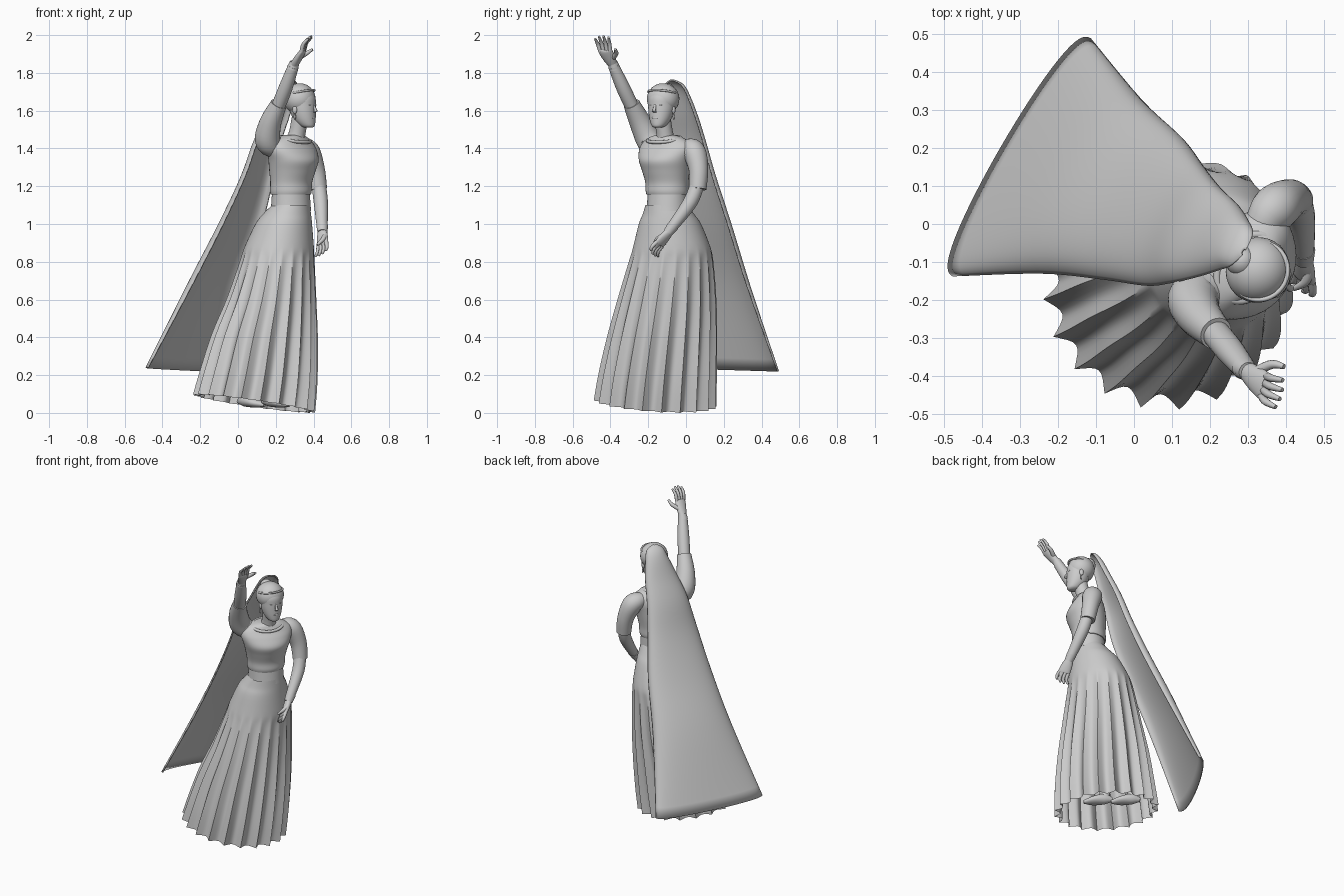
import bpy
import bmesh
from math import sin, cos, pi, radians
from mathutils import Vector

default_cube = bpy.data.objects.get("Cube")
if default_cube:
    bpy.data.objects.remove(default_cube, do_unlink=True)

clay = bpy.data.materials.new("pale_grey_clay")
clay.use_nodes = True
clay.diffuse_color = (0.6, 0.6, 0.6, 1)
clay.node_tree.nodes["Principled BSDF"].inputs["Base Color"].default_value = clay.diffuse_color

UP = Vector((0, 0, 1))
FORWARD = Vector((.78, -.62, 0)).normalized()
LEFT = UP.cross(FORWARD)
GAZE = Vector((.87, -.49, 0)).normalized()
GAZE_LEFT = UP.cross(GAZE)


def finish(obj, angle=40):
    """Give the object its material and smooth shading."""
    obj.data.materials.clear()
    obj.data.materials.append(clay)
    bpy.ops.object.select_all(action="DESELECT")
    obj.select_set(True)
    bpy.context.view_layer.objects.active = obj
    bpy.ops.object.shade_smooth_by_angle(angle=radians(angle))
    return obj


def refine(keys, steps):
    """Smoothly interpolate a list of equal-length tuples."""
    result = []
    last = len(keys) - 1
    for i in range(last):
        a, b, c, d = (keys[max(0, min(last, i + k))] for k in (-1, 0, 1, 2))
        for j in range(steps):
            t = j / steps
            result.append(tuple(
                q + t * ((r - p) / 2 + t * (p - 2.5 * q + 2 * r - s / 2
                                            + t * (1.5 * (q - r) + (s - p) / 2)))
                for p, q, r, s in zip(a, b, c, d)))
    result.append(tuple(keys[-1]))
    return result


def loft(name, rings, closed=True, caps=True, angle=40):
    """Bridge rings of points into one surface."""
    bm = bmesh.new()
    rows = [[bm.verts.new(p) for p in ring] for ring in rings]
    count = len(rows[0])
    for low, high in zip(rows, rows[1:]):
        for i in range(count if closed else count - 1):
            j = (i + 1) % count
            bm.faces.new((low[i], low[j], high[j], high[i]))
    if closed and caps:
        bm.faces.new(rows[0])
        bm.faces.new(rows[-1])
    bmesh.ops.recalc_face_normals(bm, faces=bm.faces)
    mesh = bpy.data.meshes.new(name)
    bm.to_mesh(mesh)
    bm.free()
    obj = bpy.data.objects.new(name, mesh)
    bpy.context.collection.objects.link(obj)
    return finish(obj, angle)


def tube(name, keys, side=LEFT, axis=None, sides=24, steps=5):
    """Keys are x, y, z, half width along side, half depth across it."""
    path = refine([k if len(k) == 5 else (*k, k[-1]) for k in keys], steps)
    rings = []
    for i, key in enumerate(path):
        ahead = Vector(path[min(i + 1, len(path) - 1)][:3])
        behind = Vector(path[max(i - 1, 0)][:3])
        t = axis or (ahead - behind).normalized()
        u = (side - t * side.dot(t)).normalized()
        v = t.cross(u)
        wide, deep = max(key[3], .001), max(key[4], .001)
        rings.append([Vector(key[:3]) + u * wide * cos(a) + v * deep * sin(a)
                      for a in (2 * pi * n / sides for n in range(sides))])
    return loft(name, rings)


def upright(name, origin, profile, facing):
    """Profile rows are z, forward offset, half depth, half width."""
    keys = []
    for z, offset, deep, wide in profile:
        place = Vector(origin) + facing * offset
        keys.append((place.x, place.y, z, wide, deep))
    return tube(name, keys, UP.cross(facing), UP, sides=40)


def ball(name, place, size, turn=(0, 0, 0)):
    bpy.ops.mesh.primitive_uv_sphere_add(segments=32, ring_count=20, location=place, rotation=turn)
    obj = bpy.context.object
    obj.name, obj.scale = name, size
    return finish(obj)


def band(name, place, radius, thick, scale, turn):
    bpy.ops.mesh.primitive_torus_add(major_segments=48, minor_segments=10, major_radius=radius,
                                     minor_radius=thick, location=place, rotation=turn)
    obj = bpy.context.object
    obj.name, obj.scale = name, scale
    return finish(obj)


# Pleated skirt: z, x limits, y limits, pleat depth
skirt_keys = [
    (1.1, .18, .38, -.215, .01, 0), (1.05, .13, .387, -.23, .045, 0),
    (1, .092, .392, -.25, .08, 0), (.88, .035, .402, -.28, .13, 0),
    (.8, .008, .407, -.305, .147, .009), (.6, -.06, .417, -.365, .163, .018),
    (.4, -.14, .425, -.42, .167, .028), (.2, -.2, .422, -.465, .165, .036),
    (.05, -.24, .41, -.49, .162, .042)]
PLEATS, PER_PLEAT = 20, 8
skirt_rings = []
for z, x0, x1, y0, y1, depth in refine(skirt_keys, 4):
    ring = []
    for n in range(PLEATS * PER_PLEAT):
        a = 2 * pi * n / (PLEATS * PER_PLEAT) + radians(6)
        shrink = max(depth, 0) * abs(sin(pi * n / PER_PLEAT))
        x = (x0 + x1) / 2 + ((x1 - x0) / 2 - shrink) * cos(a)
        y = (y0 + y1) / 2 + ((y1 - y0) / 2 - shrink) * sin(a)
        # The hem is lifted in front and on the right side
        drop = max(0, 1 - z) * (.15 * (x - .085) + .065 * (y + .165))
        ring.append((x, y, z - drop))
    skirt_rings.append(ring)
loft("pleated_skirt", skirt_rings, caps=False, angle=50)

# Long veil: z, centre, half chord, outward bulge
veil_keys = [
    (.235, -.295, .175, -.18, -.31, -.05, .03), (.68, -.11, .097, -.13, -.225, -.07, .06),
    (1, .025, .038, -.103, -.182, -.06, .062), (1.25, .112, -.01, -.075, -.15, -.05, .055),
    (1.44, .167, -.032, -.062, -.12, -.045, .045), (1.58, .224, -.046, -.05, -.09, -.038, .04),
    (1.69, .265, -.058, -.036, -.06, -.034, .031), (1.74, .284, -.068, -.027, -.04, -.024, .022),
    (1.762, .29, -.075, -.004, -.006, -.004, .004)]
veil_rings = []
for z, cx, cy, hx, hy, bx, by in refine(veil_keys, 5):
    ring = []
    for n in range(41):
        a = pi * (n / 40 - .5)
        swell = max(cos(a), 0) ** .75
        y = cy + hy * sin(a) + by * swell
        ring.append((cx + hx * sin(a) + bx * swell, y, z - .04 * y * max(0, 1 - z)))
    veil_rings.append(ring)
veil = loft("long_veil", veil_rings, closed=False)
shell = veil.modifiers.new("thickness", "SOLIDIFY")
shell.thickness = .008
shell.offset = 0

# Torso
BODY = (.28, -.1, 0)
upright("waistband", BODY, [(1.07, 0, .104, .112), (1.1, 0, .101, .11), (1.18, 0, .094, .107)], FORWARD)
upright("bodice", BODY, [
    (1.155, 0, .101, .114), (1.175, 0, .106, .118), (1.22, .002, .105, .12), (1.28, .01, .116, .132),
    (1.335, .018, .123, .147), (1.385, .01, .108, .162), (1.42, .004, .09, .157),
    (1.445, .006, .074, .128), (1.462, .012, .06, .09), (1.47, .014, .045, .06)], FORWARD)
band("neckline", (.3, -.115, 1.448), .073, .009, (1, 1.3, 1), (0, radians(12), radians(-38)))
tube("neck", [(.295, -.105, 1.42, .058), (.312, -.112, 1.475, .045), (.328, -.125, 1.56, .044)])

# Head and hair
HEAD = Vector((.338, -.128, 0))
YAW = radians(-29)
upright("head", HEAD, [
    (1.51, .042, .02, .018), (1.52, .033, .04, .036), (1.55, .018, .058, .054),
    (1.59, .008, .068, .066), (1.63, .002, .073, .071), (1.67, 0, .072, .071),
    (1.71, -.004, .054, .056), (1.735, -.006, .02, .02)], GAZE)


def on_head(forward, left, z):
    return HEAD + GAZE * forward + GAZE_LEFT * left + UP * z


ball("hair", on_head(-.014, 0, 1.662), (.084, .087, .083), (0, radians(-22), YAW))
ball("hair_bun", on_head(-.062, 0, 1.695), (.042, .042, .05), (0, 0, YAW))
band("hair_band", on_head(-.008, 0, 1.694), .074, .006, (1, 1.03, 1), (0, radians(-12), YAW))
tube("nose", [(*on_head(.068, 0, 1.638), .005), (*on_head(.08, 0, 1.61), .008),
              (*on_head(.084, 0, 1.598), .01), (*on_head(.07, 0, 1.59), .009)], GAZE_LEFT, UP, 12)
ball("lips", on_head(.07, 0, 1.563), (.008, .02, .007), (0, 0, YAW))
for label, sign in (("left", 1), ("right", -1)):
    ball(label + "_eye", on_head(.064, .026 * sign, 1.63), (.007, .012, .005), (0, 0, YAW))
    ball(label + "_ear", on_head(-.004, .07 * sign, 1.605), (.013, .009, .022), (0, 0, YAW))
    ball(label + "_earring", on_head(-.002, .072 * sign, 1.568), (.006, .006, .016))


# Hands: a flattened palm, four bent fingers and a thumb
def hand(name, wrist, knuckle, side, reach, bend, thumb_tip):
    wrist, knuckle, side = Vector(wrist), Vector(knuckle), Vector(side).normalized()
    reach, bend, thumb_tip = Vector(reach), Vector(bend), Vector(thumb_tip)
    middle = wrist.lerp(knuckle, .5)
    tube(name + "_palm", [(*wrist, .024, .022), (*middle, .034, .02),
                          (*knuckle, .037, .015), (*(knuckle + reach * .1), .03, .008)], side)
    for number, k in enumerate((-.8, -.27, .27, .8)):
        base = knuckle + side * .034 * k
        tip = base + reach * (1 - .2 * k * k) + side * .012 * k
        joint = base.lerp(tip, .5) + bend
        tube(f"{name}_finger_{number}", [(*base, .011), (*joint, .01), (*tip, .006)], side, sides=10)
    base = middle + side * .02
    joint = base.lerp(thumb_tip, .5) + side * .012
    tube(name + "_thumb", [(*base, .014), (*joint, .012), (*thumb_tip, .007)], side, sides=10)


# Raised right arm
tube("right_sleeve", [(.23, -.155, 1.395, .05), (.16, -.19, 1.435, .068),
                      (.17, -.238, 1.53, .059), (.216, -.288, 1.635, .044)])
tube("right_forearm", [(.2, -.27, 1.59, .036), (.25, -.33, 1.715, .037), (.293, -.383, 1.835, .029)])
tube("right_cuff", [(.288, -.378, 1.822, .031), (.3, -.388, 1.855, .025)])
hand("right_hand", (.295, -.385, 1.84), (.343, -.427, 1.915), (.25, .95, .1),
     (.045, -.022, .08), (-.008, 0, .006), (.395, -.375, 1.925))

# Lowered left arm
tube("left_sleeve", [(.33, -.01, 1.4, .045), (.37, .04, 1.385, .062),
                     (.408, .066, 1.29, .052), (.426, .062, 1.185, .046)])
tube("left_forearm", [(.424, .065, 1.23, .037), (.438, .025, 1.12, .038), (.446, -.08, .975, .028)])
tube("left_cuff", [(.446, -.068, .99, .031), (.447, -.095, .955, .026)])
hand("left_hand", (.446, -.085, .965), (.447, -.14, .895), (.75, -.5, .4),
     (-.012, -.03, -.06), (.004, -.012, -.004), (.42, -.17, .89))

# Legs and shoes, one foot stepping ahead of the other
for label, x, y in (("left", .17, -.08), ("right", .04, .03)):
    ankle = Vector((x, y, 0))
    toe, heel = ankle + FORWARD * .13, ankle - FORWARD * .05
    tube(label + "_leg", [(x, y, .06, .03), (x, y, .3, .045), (x + .04, y - .02, .55, .05),
                          (.27, -.09, .95, .05)])
    tube(label + "_shoe", [(heel.x, heel.y, .06, .012), (x, y, .065, .034, .032),
                           (*(ankle + FORWARD * .07).xy, .052, .04, .024),
                           (toe.x, toe.y, .042, .012, .01)], LEFT)
